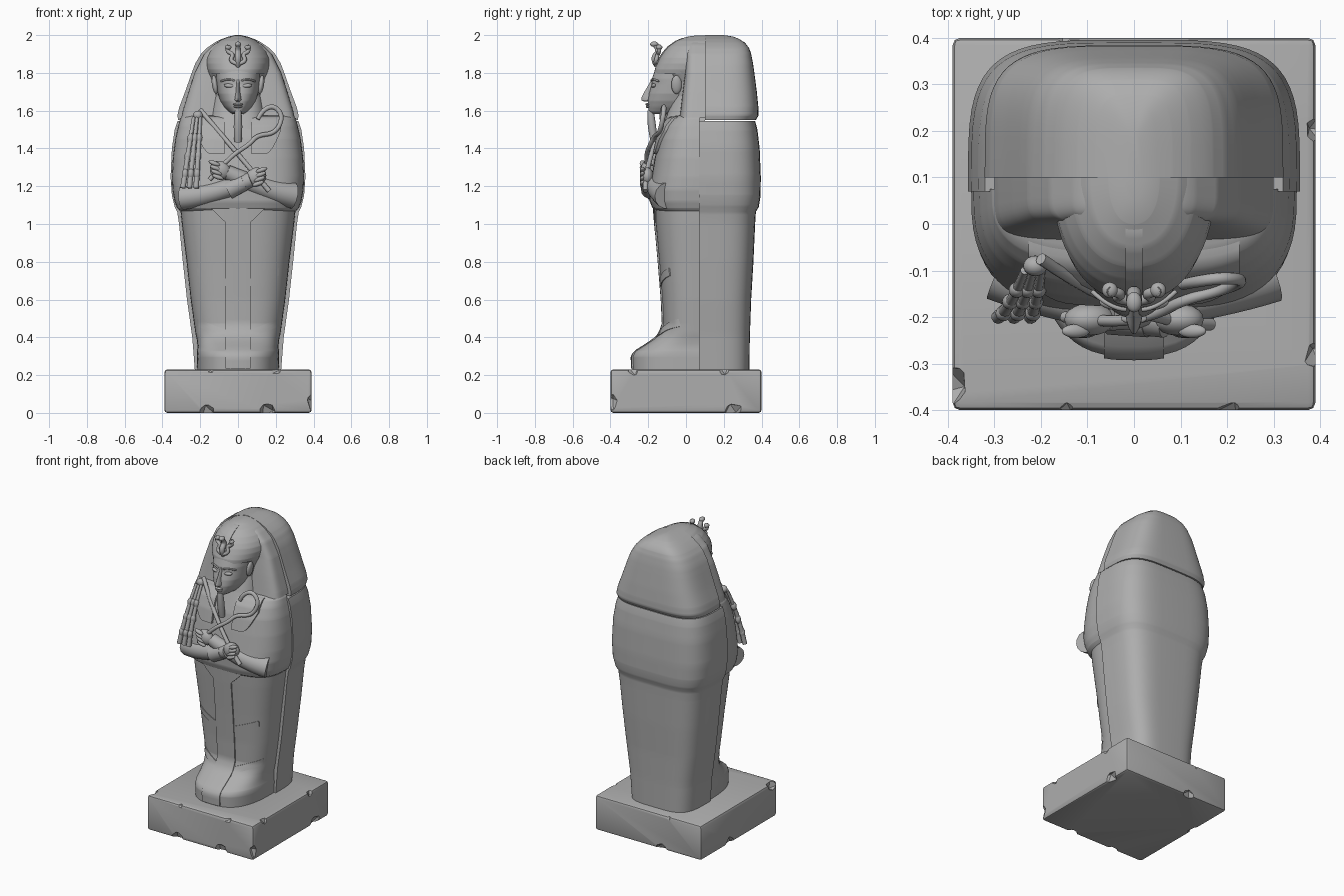
import bpy, bmesh, math, random
from mathutils import Vector

if "Cube" in bpy.data.objects:
    bpy.data.objects.remove(bpy.data.objects["Cube"])

random.seed(4)
stone = bpy.data.materials.new("grey_stone")
stone.diffuse_color = (0.42, 0.42, 0.42, 1)
stone.use_nodes = True
stone.node_tree.nodes["Principled BSDF"].inputs["Base Color"].default_value = stone.diffuse_color


def finish(ob, angle=35):
    ob.data.materials.clear()
    ob.data.materials.append(stone)
    bpy.ops.object.select_all(action='DESELECT')
    ob.select_set(True)
    bpy.context.view_layer.objects.active = ob
    bpy.ops.object.shade_smooth_by_angle(angle=math.radians(angle))
    return ob


def from_bmesh(name, bm, angle=35):
    bmesh.ops.recalc_face_normals(bm, faces=bm.faces[:])
    me = bpy.data.meshes.new(name)
    bm.to_mesh(me)
    bm.free()
    ob = bpy.data.objects.new(name, me)
    bpy.context.collection.objects.link(ob)
    return finish(ob, angle)


def loft(name, rings, angle=35):
    bm = bmesh.new()
    vs = [[bm.verts.new(p) for p in r] for r in rings]
    for a, b in zip(vs, vs[1:]):
        for i in range(len(a)):
            j = (i + 1) % len(a)
            bm.faces.new((a[i], a[j], b[j], b[i]))
    bm.faces.new(vs[0])
    bm.faces.new(vs[-1])
    return from_bmesh(name, bm, angle)


def at(table, z):
    """Row (half width, outer y) of a profile table at height z."""
    if z <= table[0][0]:
        return table[0][1:]
    for a, b in zip(table, table[1:]):
        if z <= b[0]:
            t = (z - a[0]) / (b[0] - a[0])
            return [p + (q - p) * t for p, q in zip(a[1:], b[1:])]
    return table[-1][1:]


def half_form(name, table, y0, n, cols=32, angle=35):
    """Stack of half superellipses with a flat side at y0."""
    lo, hi = table[0][0], table[-1][0]
    zs = sorted({round(lo + (hi - lo) * k / 24, 4) for k in range(25)} | {r[0] for r in table})
    rings = []
    for z in zs:
        hw, yf = at(table, z)
        ring = []
        for i in range(cols + 1):
            c, s = math.cos(math.pi * i / cols), abs(math.sin(math.pi * i / cols))
            ring.append((-hw * math.copysign(abs(c) ** (2 / n), c), y0 + (yf - y0) * s ** (2 / n), z))
        rings.append(ring)
    return loft(name, rings, angle)


def plate(name, table, y0, n, fn, off, rows=24, cols=8):
    """Thin panel laid over a half form; fn maps (u, v) to (x, z)."""
    rings = []
    for r in range(rows + 1):
        front = []
        for c in range(cols + 1):
            x, z = fn(c / cols, r / rows)
            hw, yf = at(table, z)
            k = max(0.0, 1 - min(1, abs(x) / hw) ** n) ** (1 / n)
            front.append((x, y0 + (yf - y0) * k - off, z))
        rings.append(front + [(x, y + off + 0.02, z) for x, y, z in reversed(front)])
    return loft(name, rings)


def tube(name, pts, radii, order=3, res=3):
    cu = bpy.data.curves.new(name, 'CURVE')
    cu.dimensions = '3D'
    cu.bevel_depth, cu.bevel_resolution, cu.use_fill_caps = 1.0, res, True
    sp = cu.splines.new('NURBS')
    sp.points.add(len(pts) - 1)
    for i, (p, q) in enumerate(zip(sp.points, pts)):
        p.co = (*q, 1)
        p.radius = radii[i] if isinstance(radii, (list, tuple)) else radii
    sp.order_u, sp.use_endpoint_u, sp.resolution_u = order, True, 6
    ob = bpy.data.objects.new(name, cu)
    bpy.context.collection.objects.link(ob)
    bpy.ops.object.select_all(action='DESELECT')
    ob.select_set(True)
    bpy.context.view_layer.objects.active = ob
    bpy.ops.object.convert(target='MESH')
    return finish(bpy.context.view_layer.objects.active, 50)


def blob(name, loc, size, rot=(0, 0, 0)):
    bpy.ops.mesh.primitive_uv_sphere_add(segments=20, ring_count=12, location=loc, rotation=rot)
    ob = bpy.context.object
    ob.name, ob.scale = name, size
    return finish(ob, 60)


def chip(ob, loc, size):
    """Knock a faceted chip out of a stone part."""
    bpy.ops.mesh.primitive_ico_sphere_add(subdivisions=1, radius=1, location=loc,
                                          rotation=[random.uniform(0, 3) for _ in range(3)])
    cutter = bpy.context.object
    cutter.scale = size
    bpy.context.view_layer.update()
    mod = ob.modifiers.new("chip", 'BOOLEAN')
    mod.operation, mod.object = 'DIFFERENCE', cutter
    bpy.context.view_layer.objects.active = ob
    bpy.ops.object.modifier_apply(modifier=mod.name)
    bpy.data.objects.remove(cutter)


# Chipped plinth
bm = bmesh.new()
bmesh.ops.create_cube(bm, size=1)
for v in bm.verts:
    v.co = Vector((v.co.x * 0.78, v.co.y * 0.80, v.co.z * 0.23 + 0.115))
bmesh.ops.bevel(bm, geom=bm.edges[:], offset=0.016, segments=2, profile=0.5, affect='EDGES')
plinth = from_bmesh("plinth", bm)
for x, y, z, r in [(-.17, -.42, 0, .06), (.15, -.42, 0, .065), (-.14, -.42, .24, .045), (.2, -.42, .24, .05),
                   (.41, -.28, .24, .05), (.41, .2, .24, .05), (.41, .25, 0, .06), (-.41, -.35, .23, .06),
                   (-.41, .1, 0, .06), (.41, -.41, .06, .06), (-.1, .42, 0, .055), (-.15, .42, .24, .04)]:
    chip(plinth, (x, y, z), (r, r * 0.8, r))

# Coffin back with shoulder bulge and hood
shell_t = [(.22, .228, .335), (.4, .242, .338), (.6, .27, .345), (.8, .292, .357), (1.0, .312, .366),
           (1.065, .322, .37), (1.09, .335, .385), (1.15, .35, .395), (1.25, .357, .396), (1.4, .35, .39),
           (1.5, .335, .378), (1.545, .32, .366), (1.575, .321, .384), (1.62, .31, .383), (1.7, .28, .375),
           (1.8, .245, .362), (1.85, .226, .355), (1.9, .196, .345), (1.93, .168, .335), (1.96, .125, .312),
           (1.98, .085, .28), (1.992, .05, .25), (2.0, .015, .2)]
lower_t = [r for r in shell_t if r[0] < 1.57]
shell = half_form("coffin_back", lower_t, .07, 4)
chip(shell, (.32, .26, .67), (.06, .045, .055))
half_form("hood_back", [(1.55, .316, .37)] + shell_t[12:], .1, 4)

# Wrapped legs and feet
body_t = [(.22, .215, -.283), (.30, .218, -.285), (.325, .217, -.272), (.35, .214, -.232), (.39, .218, -.17),
          (.42, .225, -.14), (.47, .232, -.12), (.6, .25, -.126), (.8, .272, -.142), (1.0, .297, -.16),
          (1.1, .307, -.168)]
half_form("legs_and_feet", body_t, .075, 2.8)
plate("front_strip", body_t, .075, 2.8, lambda u, v: (.13 * u - .065, .235 + .8 * v), .008, 40)
for s in (1, -1):
    for k, z0 in enumerate((.40, .67)):
        plate(f"wrap_fold_{k}_{s}", body_t, .075, 2.8,
              lambda u, v: (s * (.066 + .15 * u), z0 + .38 * .15 * u + .04 * v), .005, 4, 12)
plate("apron_point", body_t, .075, 2.8,
      lambda u, v: ((2 * u - 1) * max(.003, .15 * min(1, v * 1.25) ** .8), .963 + .16 * v), .009)

# Torso with bulging upper arms
torso_t = [(1.065, .30, -.15), (1.085, .322, -.178), (1.12, .336, -.192), (1.18, .347, -.196), (1.25, .35, -.182),
           (1.35, .345, -.165), (1.45, .332, -.145), (1.52, .316, -.118), (1.56, .305, -.085), (1.575, .29, -.05)]
half_form("torso", torso_t, .075, 3)

# Headdress: hood front, crown, neck cloth, lappets
half_form("hood_front", [(1.565, .30, -.035), (1.6, .292, -.03), (1.7, .262, -.018), (1.8, .23, -.005),
                         (1.9, .18, .0), (1.95, .128, .01), (1.985, .06, .03), (1.995, .02, .06)], .105, 6)
crown_t = [(1.795, .16, -.168), (1.82, .17, -.165), (1.85, .175, -.152), (1.88, .172, -.138), (1.91, .158, -.118),
           (1.94, .136, -.092), (1.97, .098, -.05), (1.99, .055, .0), (1.998, .02, .05)]
half_form("headdress_crown", crown_t, .105, 2.3)
plate("crown_ridge", crown_t, .105, 2.3, lambda u, v: (.036 * u - .018, 1.86 + .125 * v), .006)
half_form("neck_cloth", [(1.5, .17, -.13), (1.58, .15, -.10), (1.68, .135, -.07), (1.75, .145, -.075),
                         (1.81, .165, -.11)], .1, 3)
for s in (1, -1):
    plate(f"lappet_{s}", torso_t, .075, 3,
          lambda u, v: (s * (.072 + u * (.075 + .08 * min(1, v * 1.6) ** .6)), 1.37 + .2 * v), .016)

# Face
half_form("face", [(1.582, .032, -.18), (1.595, .052, -.196), (1.62, .075, -.2), (1.65, .093, -.202), (1.69, .107, -.196),
                   (1.74, .114, -.182), (1.77, .117, -.18), (1.81, .118, -.166)], -.02, 2.3)
half_form("nose", [(1.648, .014, -.222), (1.656, .022, -.236), (1.668, .02, -.237), (1.70, .014, -.22),
                   (1.745, .011, -.194), (1.765, .012, -.182)], -.15, 2, 12, 50)
blob("upper_lip", (0, -.203, 1.633), (.028, .012, .007))
blob("lower_lip", (0, -.201, 1.621), (.023, .012, .007))
for s in (1, -1):
    blob(f"eye_{s}", (s * .048, -.172, 1.732), (.027, .012, .011), (0, -s * .1, s * .2))
    tube(f"brow_{s}", [(s * .018, -.184, 1.758), (s * .05, -.182, 1.774), (s * .09, -.145, 1.755)], .005)
    blob(f"ear_{s}", (s * .122, -.05, 1.738), (.016, .028, .05), (0, s * .15, 0))
tube("beard", [(0, -.188, 1.602), (0, -.184, 1.53), (0, -.168, 1.435)], [.017, .027, .019])

# Cobra ornament on the brow
tube("cobra_body", [(0, -.155, 1.835), (0, -.178, 1.875), (0, -.135, 1.92), (0, -.172, 1.955)], [.012, .018, .016, .012])
blob("cobra_head", (0, -.168, 1.952), (.017, .022, .014))
for s in (1, -1):
    tube(f"cobra_coil_{s}", [(s * .008, -.165, 1.85), (s * .045, -.16, 1.86), (s * .022, -.15, 1.9),
                             (s * .065, -.14, 1.915), (s * .048, -.145, 1.945)], .011)
    blob(f"ornament_tip_{s}", (s * .052, -.142, 1.935), (.017, .017, .014))

# Crossed forearms, cuffs and fists
tube("rear_forearm", [(.29, -.10, 1.15), (.13, -.165, 1.18), (-.06, -.19, 1.275)], [.07, .055, .04], 3, 5)
tube("front_forearm", [(-.29, -.10, 1.14), (-.13, -.17, 1.15), (.07, -.205, 1.235)], [.066, .055, .04], 3, 5)
tube("front_cuff", [(-.05, -.188, 1.18), (.035, -.2, 1.22)], [.05, .044], 2, 5)
for side, x, z, d in (("front", .095, 1.25, 1), ("rear", -.095, 1.285, -1)):
    blob(f"{side}_fist", (x, -.205, z), (.056, .035, .048), (0, -d * .4, 0))
    for k in range(4):
        blob(f"{side}_finger_{k}", (x + d * (.030 - .006 * k), -.23, z + .036 - .024 * k),
             (.032, .015, .0125), (0, -d * .35, 0))

# Crook
tube("crook", [(-.15, -.2, 1.235), (-.04, -.215, 1.36), (.06, -.19, 1.42), (.10, -.165, 1.47), (.20, -.14, 1.48),
               (.24, -.12, 1.57), (.19, -.115, 1.63), (.125, -.125, 1.60), (.105, -.13, 1.555)],
     [.012, .012, .012, .012, .012, .013, .013, .013, .012])

# Flail: handle and beaded strands
tube("flail_handle", [(.165, -.215, 1.175), (0, -.215, 1.37), (-.20, -.075, 1.605)], [.014, .012, .013])
blob("flail_knob", (-.212, -.09, 1.575), (.026, .022, .024))
for k, x in enumerate((-.292, -.258, -.222)):
    top, low = Vector((-.235 + .018 * k, -.1, 1.565)), Vector((x, -.2, 1.19))
    tube(f"strand_{k}", [top, top.lerp(low, .5) + Vector((0, -.03, 0)), low], [.009, .013, .015])
    for j in range(3):
        p = top.lerp(low, .3 + .25 * j) + Vector((0, -.012, 0))
        blob(f"strand_{k}_bead_{j}", p, (.017, .017, .028), (0, .1, 0))
